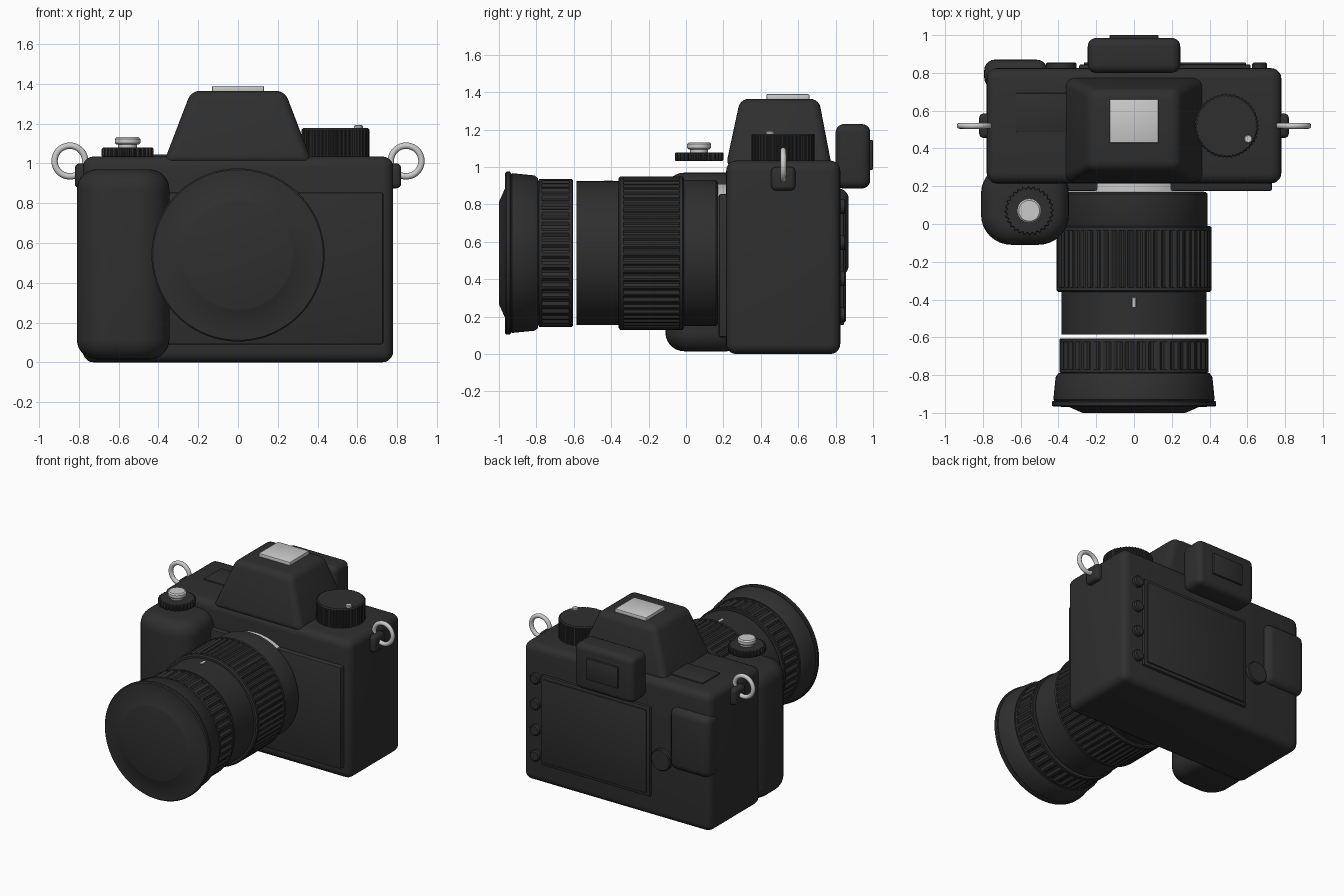
import bpy, bmesh, math
from mathutils import Matrix, Vector

if "Cube" in bpy.data.objects:
    bpy.data.objects.remove(bpy.data.objects["Cube"], do_unlink=True)


def material(name, value):
    m = bpy.data.materials.new(name)
    m.use_nodes = True
    col = (value, value, value, 1)
    m.diffuse_color = col
    m.node_tree.nodes["Principled BSDF"].inputs["Base Color"].default_value = col
    return m


BLACK = material("matte black", 0.028)
SILVER = material("silver", 0.6)


def finish(bm, name, mat, angle=35):
    bmesh.ops.recalc_face_normals(bm, faces=bm.faces)
    me = bpy.data.meshes.new(name)
    bm.to_mesh(me)
    bm.free()
    me.materials.append(mat)
    me.shade_smooth()
    me.set_sharp_from_angle(angle=math.radians(angle))
    ob = bpy.data.objects.new(name, me)
    bpy.context.scene.collection.objects.link(ob)
    return ob


def box(name, x, y, z, r=0.01, mat=BLACK, seg=4, upright=0, top=None):
    """Rounded box from ranges; upright rounds vertical edges first, top gives tapered x and y ranges."""
    bm = bmesh.new()
    bmesh.ops.create_cube(bm, size=1)
    for v in bm.verts:
        hi = v.co.z > 0
        rx, ry = top if (top and hi) else (x, y)
        v.co = Vector((rx[v.co.x > 0], ry[v.co.y > 0], z[hi]))
    if upright:
        edges = [e for e in bm.edges if abs(e.verts[0].co.z - e.verts[1].co.z) > 1e-4]
        bmesh.ops.bevel(bm, geom=edges, offset=upright, segments=8, profile=0.5, affect="EDGES")
        edges = [e for e in bm.edges if abs(e.verts[0].co.z - e.verts[1].co.z) < 1e-4]
    else:
        edges = list(bm.edges)
    bmesh.ops.bevel(bm, geom=edges, offset=r, segments=seg, profile=0.5, affect="EDGES", clamp_overlap=True)
    return finish(bm, name, mat)


def lathe(name, profile, place, mat=BLACK, n=96, ribs=0, depth=0.0):
    """Closed turned part from (radius, height) points; ribs cut grooves into points flagged with a third value."""
    bm = bmesh.new()
    n = ribs * 4 if ribs else n
    rings = []
    for p in profile:
        ring = []
        for i in range(n):
            groove = depth if ribs and len(p) > 2 and i % 4 >= 2 else 0
            a = math.tau * i / n
            r = p[0] - groove
            ring.append(bm.verts.new((r * math.cos(a), r * math.sin(a), p[1])))
        rings.append(ring)
    for a, b in zip(rings, rings[1:]):
        for i in range(n):
            j = (i + 1) % n
            bm.faces.new((a[i], a[j], b[j], b[i]))
    bm.faces.new(rings[0])
    bm.faces.new(rings[-1])
    bm.transform(place)
    return finish(bm, name, mat)


def drum(r, h, c=0.01, rib=False):
    """Profile of a cylinder with chamfered rims."""
    flag = (1,) if rib else ()
    return [(r - c, 0) + flag, (r, c) + flag, (r, h - c) + flag, (r - c, h) + flag]


def up(x, y, z):
    return Matrix.Translation((x, y, z))


def back(x, y, z):
    return up(x, y, z) @ Matrix.Rotation(-math.pi / 2, 4, "X")


# Body, front covering and grip
box("body", (-0.78, 0.78), (0.215, 0.825), (0, 1.035), 0.055, seg=5)
box("front_covering", (-0.73, 0.73), (0.175, 0.3), (0.09, 0.855), 0.01, seg=2)
box("grip", (-0.81, -0.345), (-0.11, 0.32), (0.015, 0.97), 0.1, seg=7, upright=0.16)

# Viewfinder hump, accessory shoe and eyepiece
box("viewfinder_hump", (-0.375, 0.375), (0.212, 0.78), (1.0, 1.365), 0.045, seg=5,
    top=((-0.235, 0.235), (0.29, 0.71)))
box("accessory_shoe", (-0.13, 0.13), (0.43, 0.66), (1.355, 1.39), 0.006, SILVER, 2)
box("eyepiece", (-0.245, 0.245), (0.8, 0.985), (0.885, 1.23), 0.045, seg=5)
box("eyepiece_window", (-0.13, 0.13), (0.97, 1.0), (0.985, 1.145), 0.006, seg=2)

# Lens, measured along y from the body forward
axis = up(0, 0, 0.54) @ Matrix.Rotation(-math.pi / 2, 4, "X")
lathe("lens_mount_ring", [(0.37, 0.172), (0.37, 0.24)], axis, SILVER)
lathe("lens_rear_barrel", [(0.385, -0.02), (0.39, -0.01), (0.39, 0.16), (0.38, 0.17)], axis)
lathe("zoom_ring", [(0.4, -0.36), (0.41, -0.352), (0.41, -0.335), (0.41, -0.335, 1),
                    (0.41, -0.035, 1), (0.41, -0.035), (0.41, -0.018), (0.4, -0.01)],
      axis, ribs=56, depth=0.01)
lathe("lens_middle_barrel", [(0.385, -0.585), (0.385, -0.355)], axis)
lathe("focus_ring", [(0.385, -0.79), (0.395, -0.785), (0.395, -0.77), (0.395, -0.77, 1),
                     (0.395, -0.625, 1), (0.395, -0.625), (0.395, -0.61), (0.39, -0.605)],
      axis, ribs=40, depth=0.013)
lathe("lens_front_barrel", [(0.42, -0.94), (0.427, -0.93), (0.415, -0.81), (0.4, -0.79)], axis)
lathe("lens_cap", [(0.27, -1.0), (0.28, -0.997), (0.345, -0.968), (0.428, -0.967),
                   (0.435, -0.96), (0.435, -0.942), (0.428, -0.936)], axis)
box("lens_index_mark", (-0.01, 0.01), (-0.44, -0.39), (0.918, 0.927), 0.001, SILVER, 1)

# Shutter dial on the grip
lathe("shutter_dial", drum(0.13, 0.047, 0.006, True), up(-0.555, 0.07, 1.032), ribs=28, depth=0.01)
lathe("shutter_button_stem", drum(0.048, 0.03, 0.002), up(-0.555, 0.07, 1.07), SILVER, 40)
lathe("shutter_button", drum(0.064, 0.038, 0.009), up(-0.555, 0.07, 1.094), SILVER, 40)

# Top dial, its marker and the top plate
lathe("mode_dial", drum(0.17, 0.155, 0.008, True), up(0.49, 0.52, 1.022), ribs=48, depth=0.005)
lathe("mode_dial_marker", drum(0.022, 0.025, 0.004), up(0.605, 0.45, 1.167), SILVER, 24)
box("top_plate", (-0.625, -0.34), (0.487, 0.693), (1.02, 1.045), 0.004, seg=2)

# Strap lugs and rings on both sides
for side, s in (("left", 1), ("right", -1)):
    box(side + "_strap_lug", sorted((s * 0.74, s * 0.82)), (0.455, 0.585), (0.875, 1.0), 0.025)
    bpy.ops.mesh.primitive_torus_add(major_radius=0.077, minor_radius=0.016, major_segments=40,
                                     minor_segments=12, location=(s * 0.845, 0.52, 1.012),
                                     rotation=(math.pi / 2, 0, 0))
    ring = bpy.context.object
    ring.name = side + "_strap_ring"
    ring.data.materials.append(SILVER)
    ring.data.shade_smooth()

# Rear screen, buttons, thumb rest and control wheel
box("screen_frame", (-0.29, 0.617), (0.8, 0.845), (0.155, 0.83), 0.008, seg=2)
box("screen_panel", (-0.265, 0.592), (0.83, 0.855), (0.18, 0.805), 0.004, seg=2)
for i in range(4):
    lathe(f"rear_button_{i + 1}", drum(0.04, 0.045, 0.008), back(0.665, 0.81, 0.21 + i * 0.193), n=32)
box("thumb_rest", (-0.793, -0.46), (0.72, 0.87), (0.42, 0.885), 0.055, seg=5)
lathe("control_wheel", drum(0.08, 0.05, 0.006), back(-0.385, 0.805, 0.46), n=48)
